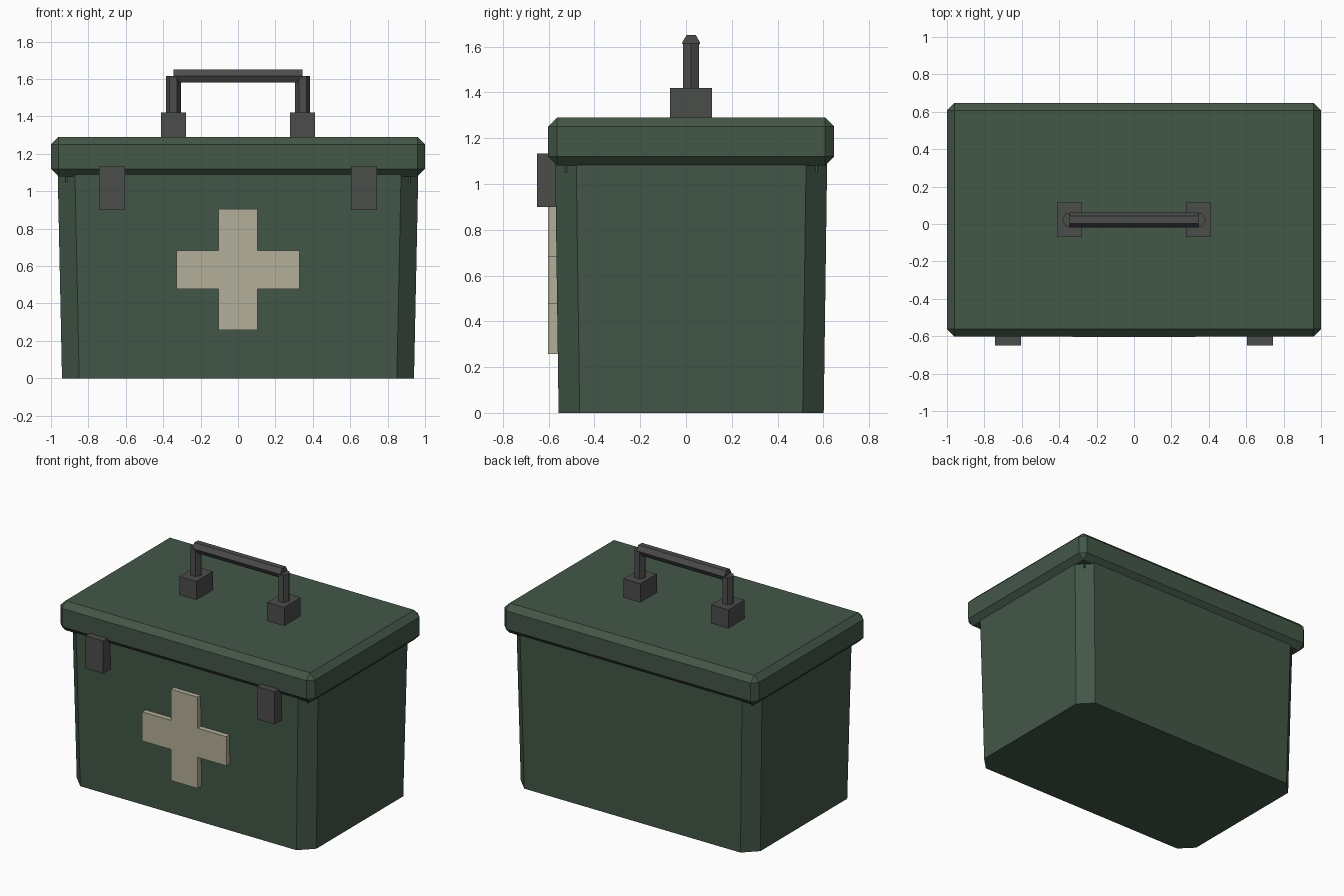
import bpy, bmesh, math
from mathutils import Matrix

if "Cube" in bpy.data.objects:
    bpy.data.objects.remove(bpy.data.objects["Cube"])

CY = 0.0225  # depth centre of the box


def material(name, rgb):
    m = bpy.data.materials.new(name)
    m.diffuse_color = (*rgb, 1)
    m.use_nodes = True
    m.node_tree.nodes["Principled BSDF"].inputs["Base Color"].default_value = m.diffuse_color
    return m


GREEN = material("dark green", (0.056, 0.095, 0.064))
GREY = material("charcoal grey", (0.070, 0.074, 0.070))
CREAM = material("cream", (0.45, 0.43, 0.32))


def finish(bm, name, mat):
    bmesh.ops.recalc_face_normals(bm, faces=bm.faces)
    me = bpy.data.meshes.new(name)
    bm.to_mesh(me)
    bm.free()
    me.materials.append(mat)
    ob = bpy.data.objects.new(name, me)
    bpy.context.collection.objects.link(ob)
    return ob


def box(name, mat, x, y, z, bevel=0):
    """Box from (min, max) ranges with optional flat chamfered edges."""
    bm = bmesh.new()
    bmesh.ops.create_cube(bm, size=1)
    for v in bm.verts:
        v.co = [sum(r) / 2 + c * (r[1] - r[0]) for c, r in zip(v.co, (x, y, z))]
    if bevel:
        bmesh.ops.bevel(bm, geom=bm.edges[:], offset=bevel, segments=1,
                        affect='EDGES')
    return finish(bm, name, mat)


def prism(name, mat, outline, direction):
    """Extrude a closed outline of 3D points."""
    bm = bmesh.new()
    face = bm.faces.new([bm.verts.new(p) for p in outline])
    out = bmesh.ops.extrude_face_region(bm, geom=[face], use_keep_orig=True)
    moved = [g for g in out["geom"] if isinstance(g, bmesh.types.BMVert)]
    bmesh.ops.translate(bm, verts=moved, vec=direction)
    return finish(bm, name, mat)


def hex_rod(name, mat, centre, length, matrix):
    bm = bmesh.new()
    bmesh.ops.create_cone(bm, cap_ends=True, segments=6, radius1=0.04,
                          radius2=0.04, depth=length,
                          matrix=Matrix.Translation(centre) @ matrix)
    return finish(bm, name, mat)


# Tapered body with chamfered upright corners
def ring(hx, hy, z, c=0.092):
    quarter = [(hx, hy - c), (hx - c, hy)]
    pts = (quarter + [(-x, y) for x, y in quarter[::-1]]
           + [(-x, -y) for x, y in quarter] + [(x, -y) for x, y in quarter[::-1]])
    return [(x, y + CY, z) for x, y in pts]


bm = bmesh.new()
low = [bm.verts.new(p) for p in ring(0.941, 0.579, 0)]
top = [bm.verts.new(p) for p in ring(0.964, 0.594, 1.10)]
bm.faces.new(low[::-1])
bm.faces.new(top)
for i in range(8):
    j = (i + 1) % 8
    bm.faces.new((low[i], low[j], top[j], top[i]))
finish(bm, "body", GREEN)

# Lid and the inner rim whose corners peek out under it
box("lid", GREEN, (-1, 1), (CY - 0.625, CY + 0.625), (1.08, 1.29), 0.04)
box("inner_rim", GREEN, (-0.922, 0.922), (CY - 0.552, CY + 0.552), (1.05, 1.12))

# Raised cross on the front
a, b, zc = 0.105, 0.33, 0.581
cross = [(a, a), (a, b), (-a, b), (-a, a), (-b, a), (-b, -a),
         (-a, -a), (-a, -b), (a, -b), (a, -a), (b, -a), (b, a)]
prism("cross", CREAM, [(x, -0.603, zc + z * 0.324 / 0.33) for x, z in cross],
      (0, 0.045, 0))

# Latches, handle mounts and posts on both sides
for side, s in (("left", -1), ("right", 1)):
    x = s * 0.673
    box("latch_" + side, GREY, (x - 0.069, x + 0.069), (-0.65, -0.56),
        (0.90, 1.132))
    x = s * 0.345
    box("handle_mount_" + side, GREY, (x - 0.067, x + 0.067),
        (CY - 0.092, CY + 0.092), (1.27, 1.42))
    hex_rod("handle_post_" + side, GREY, (x, CY, 1.5075), 0.215,
            Matrix.Rotation(math.pi / 2, 4, 'Z'))

# Grip bar, flat side up
hex_rod("handle_grip", GREY, (0, CY, 1.616), 0.69,
        Matrix.Rotation(math.pi / 2, 4, 'Y'))
